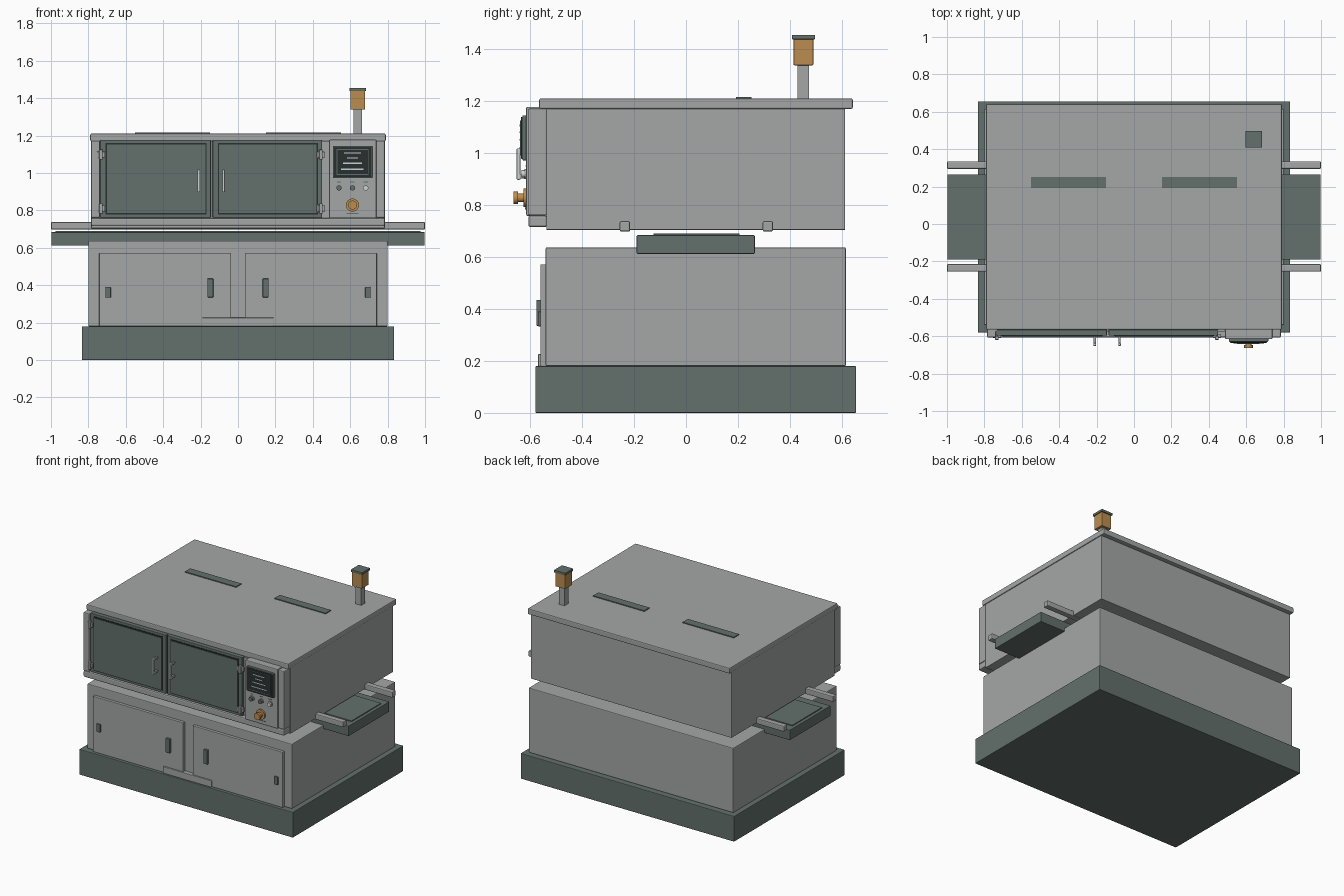
import bpy, math

if "Cube" in bpy.data.objects:
    bpy.data.objects.remove(bpy.data.objects["Cube"])


def material(name, rgb):
    m = bpy.data.materials.new(name)
    m.diffuse_color = (*rgb, 1)
    m.use_nodes = True
    m.node_tree.nodes["Principled BSDF"].inputs["Base Color"].default_value = m.diffuse_color
    return m


STEEL = material("light steel", (0.37, 0.39, 0.38))
DARK = material("dark grey green", (0.125, 0.16, 0.145))
BLACK = material("near black", (0.022, 0.03, 0.03))
AMBER = material("amber", (0.50, 0.27, 0.08))
PALE = material("pale grey", (0.62, 0.66, 0.65))


def box(name, x, y, z, mat, bevel=0.0):
    """Box from (min, max) ranges on each axis."""
    bpy.ops.mesh.primitive_cube_add(size=1, location=[(a + b) / 2 for a, b in (x, y, z)])
    o = bpy.context.object
    o.name = name
    o.scale = [b - a for a, b in (x, y, z)]
    bpy.ops.object.transform_apply(location=False, rotation=False, scale=True)
    o.data.materials.append(mat)
    if bevel:
        b = o.modifiers.new("soft edges", 'BEVEL')
        b.width = bevel
        b.segments = 2
    return o


def disc(name, x, z, r, y0, y1, mat, sides=24):
    """Cylinder pointing towards the front."""
    bpy.ops.mesh.primitive_cylinder_add(vertices=sides, radius=r, depth=y1 - y0,
                                        location=(x, (y0 + y1) / 2, z),
                                        rotation=(math.pi / 2, 0, 0))
    o = bpy.context.object
    o.name = name
    o.data.materials.append(mat)
    bpy.ops.object.shade_smooth_by_angle()
    return o


# Plinth and lower cabinet
box("plinth", (-.835, .835), (-.58, .655), (0, .18), DARK, .004)
box("lower_cabinet", (-.80, .80), (-.54, .615), (.18, .637), STEEL, .005)

# Cabinet doors with pulls and hinge plates
for s, side in ((-1, "left"), (1, "right")):
    def span(a, b):
        return tuple(sorted((s * a, s * b)))
    box(f"cabinet_door_{side}", span(.037, .742), (-.56, -.535), (.18, .572), STEEL, .003)
    box(f"cabinet_pull_{side}", span(.132, .163), (-.576, -.555), (.335, .435), DARK, .003)
    box(f"cabinet_hinge_{side}", span(.68, .708), (-.57, -.555), (.333, .39), DARK, .003)
box("kick_plate", (-.19, .19), (-.569, -.535), (.18, .226), STEEL, .002)

# Conveyor tray, belt and guide rails
box("conveyor_tray", (-.998, .998), (-.19, .265), (.612, .684), DARK, .004)
box("conveyor_belt", (-.975, .975), (-.125, .205), (.68, .69), DARK)
for name, y in (("front_rail", (-.255, -.215)), ("back_rail", (.295, .335))):
    box(name, (-1, 1), y, (.698, .738), STEEL, .006)

# Oven body and lid
box("oven_body", (-.785, .785), (-.537, .612), (.704, 1.172), STEEL, .003)
box("lid", (-.79, .79), (-.565, .642), (1.17, 1.21), STEEL, .006)

# Oven front frame
box("front_sill", (-.785, .785), (-.607, -.535), (.715, .76), STEEL, .008)
for s, side in ((-1, "left"), (1, "right")):
    box(f"front_post_{side}", tuple(sorted((s * .738, s * .785))),
        (-.607, -.535), (.76, 1.172), STEEL, .006)
box("front_backing", (-.74, .74), (-.575, -.535), (.76, 1.172), STEEL)

# Oven doors: frame, seal, panel, handle, hinges
for side, x0, x1, handle_x, hinge_x in (("left", -.735, -.145, -.21, -.733),
                                        ("right", -.135, .45, -.077, .443)):
    a, b = (x0 + .034, x1 - .03)
    box(f"oven_door_frame_{side}", (x0, x1), (-.597, -.565), (.762, 1.176), DARK, .003)
    box(f"oven_door_seal_{side}", (a - .007, b + .007), (-.6, -.59), (.777, 1.159), BLACK)
    box(f"oven_door_panel_{side}", (a, b), (-.604, -.59), (.785, 1.151), DARK)
    box(f"handle_bar_{side}", (handle_x - .007, handle_x + .007),
        (-.652, -.637), (.897, 1.018), PALE, .004)
    for z in (.91, 1.005):
        box(f"handle_mount_{side}", (handle_x - .006, handle_x + .006),
            (-.642, -.6), (z - .007, z + .007), STEEL)
    for z in (.81, 1.098):
        box(f"oven_hinge_{side}", (hinge_x - .022, hinge_x + .022),
            (-.609, -.59), (z - .016, z + .016), STEEL, .003)
        box(f"hinge_pin_{side}", (hinge_x - .009, hinge_x + .009),
            (-.62, -.6), (z - .027, z + .027), STEEL, .004)

# Control panel with display
box("control_panel", (.487, .74), (-.615, -.54), (.758, 1.178), STEEL, .005)
box("display_bezel", (.507, .718), (-.63, -.61), (.972, 1.145), DARK, .004)
box("display_rim", (.513, .712), (-.635, -.62), (.978, 1.139), BLACK, .003)
box("display_edge", (.527, .698), (-.637, -.63), (.99, 1.127), DARK)
box("display_glass", (.531, .694), (-.639, -.63), (.994, 1.123), BLACK)
for z, w in ((1.106, .045), (1.08, .03), (1.052, .05), (1.02, .06)):
    box("display_line", (.612 - w, .612 + w), (-.641, -.636), (z - .003, z + .003), PALE)

# Small buttons and the amber stop knob
for x, mat in ((.54, DARK), (.612, DARK), (.683, PALE)):
    disc("button_ring", x, .92, .019, -.621, -.61, STEEL)
    disc("button", x, .92, .014, -.633, -.615, mat)
    box("button_mark", (x - .012, x + .012), (-.617, -.61), (.949, .953), DARK)
disc("stop_knob_base", .612, .828, .035, -.626, -.61, AMBER)
disc("stop_knob_stem", .612, .828, .017, -.65, -.62, AMBER)
disc("stop_knob_cap", .612, .828, .024, -.664, -.647, AMBER)
box("stop_mark", (.58, .644), (-.617, -.61), (.781, .785), DARK)

# Vents on the lid
for s in (-1, 1):
    box("roof_vent", tuple(sorted((s * .15, s * .55))), (.193, .252), (1.2, 1.216), DARK)

# Signal beacon
box("beacon_post", (.618, .662), (.43, .474), (1.2, 1.34), STEEL)
box("beacon_lamp", (.601, .679), (.414, .49), (1.338, 1.44), AMBER, .003)
box("beacon_cap", (.596, .684), (.408, .497), (1.438, 1.455), DARK, .002)
